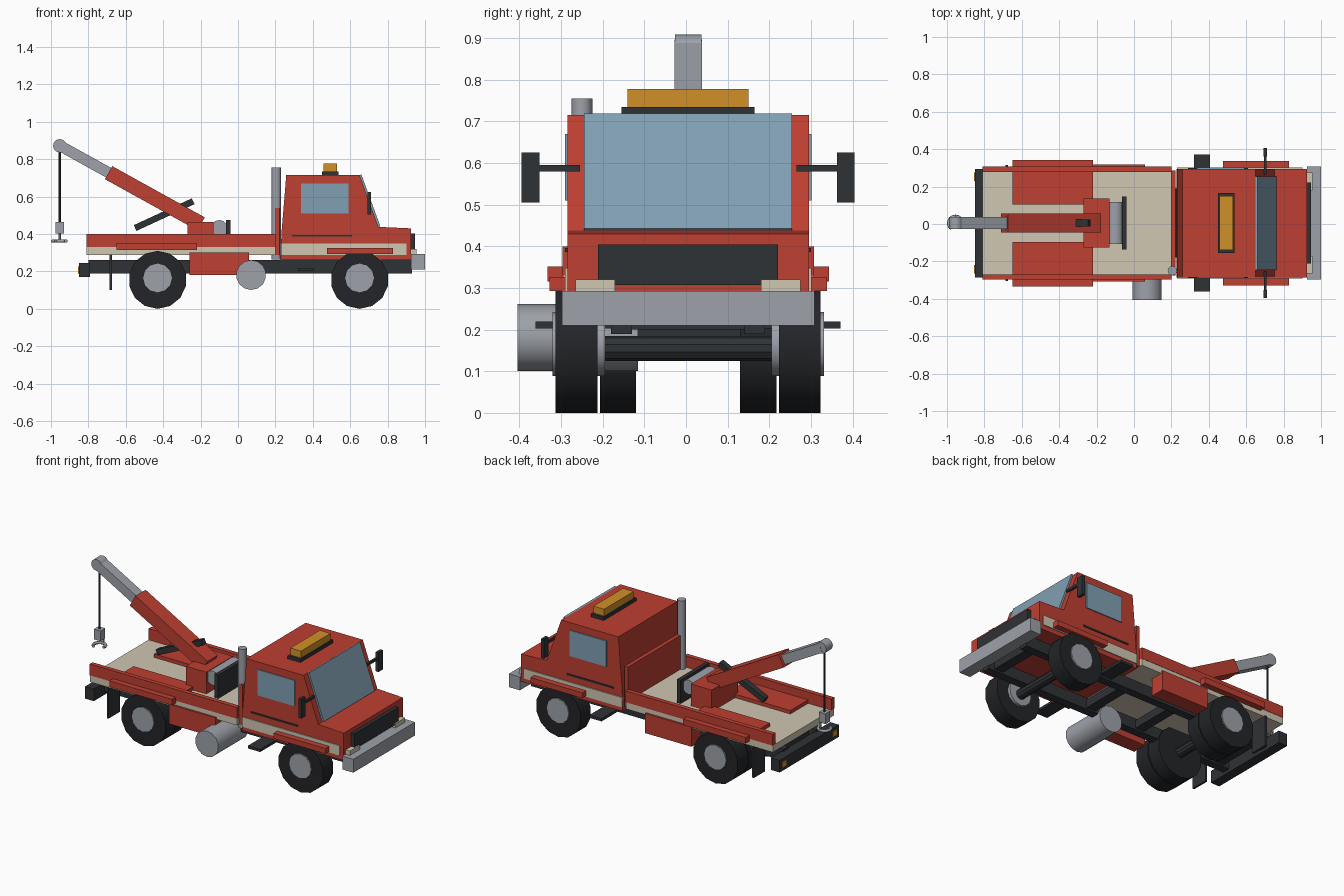
import bpy, bmesh, math
from mathutils import Vector

if "Cube" in bpy.data.objects:
    bpy.data.objects.remove(bpy.data.objects["Cube"])

Y0 = 0.005  # the truck's own centreline sits slightly off the origin


def material(name, rgb):
    m = bpy.data.materials.new(name)
    m.diffuse_color = (*rgb, 1)
    m.use_nodes = True
    m.node_tree.nodes["Principled BSDF"].inputs["Base Color"].default_value = m.diffuse_color
    return m


RED = material("red_paint", (0.52, 0.05, 0.032))
CREAM = material("cream", (0.63, 0.57, 0.45))
DARK = material("dark_metal", (0.028, 0.032, 0.036))
TYRE = material("rubber", (0.017, 0.018, 0.021))
GREY = material("steel", (0.34, 0.36, 0.40))
GLASS = material("glass", (0.22, 0.35, 0.45))
AMBER = material("amber", (0.64, 0.28, 0.02))


def finish(name, bm, mat):
    bmesh.ops.recalc_face_normals(bm, faces=bm.faces)
    me = bpy.data.meshes.new(name)
    bm.to_mesh(me)
    bm.free()
    ob = bpy.data.objects.new(name, me)
    bpy.context.collection.objects.link(ob)
    me.materials.append(mat)
    return ob


def prism(name, profile, y0, y1, mat):
    """Extrude an (x, z) profile from y0 to y1."""
    bm = bmesh.new()
    f = bm.faces.new([bm.verts.new((x, y0 + Y0, z)) for x, z in profile])
    new = bmesh.ops.extrude_face_region(bm, geom=[f])["geom"]
    bmesh.ops.translate(bm, vec=(0, y1 - y0, 0),
                        verts=[v for v in new if isinstance(v, bmesh.types.BMVert)])
    return finish(name, bm, mat)


def box(name, x, y, z, mat):
    return prism(name, [(x[0], z[0]), (x[1], z[0]), (x[1], z[1]), (x[0], z[1])], *y, mat)


def pair(name, x, y, z, mat):
    """Same box on both sides of the truck."""
    box(name + "_left", x, y, z, mat)
    box(name + "_right", x, (-y[1], -y[0]), z, mat)


def bar(name, p, q, thick, width, mat):
    """Sloping square bar in the xz plane between p and q."""
    p, q = Vector(p), Vector(q)
    d = (q - p).normalized()
    n = Vector((-d.y, d.x)) * thick / 2
    return prism(name, [p - n, q - n, q + n, p + n], -width / 2, width / 2, mat)


def cyl(name, x, z, r, y, mat, sides=14):
    """Cylinder lying along y."""
    pts = [(x + r * math.sin(2 * math.pi * i / sides),
            z + r * math.cos(2 * math.pi * i / sides)) for i in range(sides)]
    ob = prism(name, pts, *y, mat)
    return smooth(ob)


def smooth(ob):
    bpy.ops.object.select_all(action="DESELECT")
    ob.select_set(True)
    bpy.context.view_layer.objects.active = ob
    bpy.ops.object.shade_smooth_by_angle(angle=math.radians(35))
    return ob


def post(name, x, y, z, r, mat, sides=12):
    """Upright cylinder."""
    bpy.ops.mesh.primitive_cylinder_add(vertices=sides, radius=r, depth=z[1] - z[0],
                                        location=(x, y + Y0, (z[0] + z[1]) / 2))
    ob = bpy.context.object
    ob.name = name
    ob.data.materials.append(mat)
    return smooth(ob)


# Chassis
pair("frame_rail", (-0.80, 0.93), (0.135, 0.185), (0.19, 0.26), DARK)
for i, x in enumerate((-0.72, -0.15, 0.2, 0.86)):
    box(f"cross_member_{i}", (x - 0.03, x + 0.03), (-0.14, 0.14), (0.20, 0.25), DARK)
box("rear_bumper", (-0.85, -0.79), (-0.29, 0.29), (0.17, 0.245), DARK)
pair("tail_light", (-0.855, -0.848), (0.225, 0.27), (0.19, 0.225), AMBER)
pair("mudflap", (-0.687, -0.675), (0.20, 0.31), (0.10, 0.29), DARK)
box("front_bumper", (0.925, 1.0), (-0.303, 0.303), (0.21, 0.293), GREY)

# Wheels: single at the front, double at the rear
for label, x in (("front", 0.65), ("rear", -0.43)):
    cyl(f"{label}_axle", x, 0.155, 0.03, (-0.22, 0.22), DARK, 10)
    for side, s in (("left", 1), ("right", -1)):
        def span(a, b):
            return tuple(sorted((s * a, s * b)))
        cyl(f"{label}_tyre_{side}", x, 0.155, 0.155, span(0.218, 0.318), TYRE)
        cyl(f"{label}_hub_{side}", x, 0.165, 0.077, span(0.20, 0.326), GREY, 12)
        if label == "rear":
            cyl(f"inner_tyre_{side}", x, 0.155, 0.155, span(0.125, 0.212), TYRE)

# Cab
prism("cab", [(0.228, 0.26), (0.925, 0.26), (0.925, 0.43), (0.75, 0.438),
              (0.65, 0.715), (0.258, 0.715), (0.232, 0.40)], -0.29, 0.29, RED)
bar("windshield", (0.754, 0.44), (0.653, 0.716), 0.014, 0.50, GLASS)
pair("side_window", (0.337, 0.59), (0.28, 0.296), (0.51, 0.67), GLASS)
pair("door_trim", (0.29, 0.61), (0.285, 0.295), (0.386, 0.396), DARK)
pair("cab_stripe", (0.23, 0.90), (0.285, 0.296), (0.287, 0.348), CREAM)
pair("front_fender", (0.475, 0.83), (0.24, 0.333), (0.293, 0.326), RED)
box("grille", (0.91, 0.947), (-0.216, 0.216), (0.307, 0.404), DARK)
pair("headlight", (0.91, 0.955), (0.175, 0.27), (0.285, 0.32), CREAM)
pair("step", (0.32, 0.405), (0.18, 0.366), (0.203, 0.219), DARK)
pair("mirror", (0.692, 0.711), (0.357, 0.40), (0.505, 0.625), DARK)
pair("mirror_arm", (0.695, 0.708), (0.26, 0.36), (0.58, 0.595), DARK)
box("beacon_base", (0.45, 0.537), (-0.16, 0.16), (0.71, 0.735), DARK)
box("beacon", (0.457, 0.53), (-0.145, 0.145), (0.735, 0.778), AMBER)
post("exhaust_stack", 0.205, -0.255, (0.265, 0.755), 0.025, GREY)

# Bed
box("deck", (-0.81, 0.20), (-0.30, 0.30), (0.288, 0.33), CREAM)
pair("bed_side", (-0.81, 0.20), (0.274, 0.302), (0.33, 0.40), RED)
box("headboard", (0.198, 0.223), (-0.28, 0.28), (0.288, 0.54), RED)
pair("rear_fender", (-0.65, -0.22), (0.10, 0.338), (0.315, 0.352), RED)
pair("toolbox", (-0.26, 0.06), (0.22, 0.312), (0.18, 0.302), RED)
cyl("fuel_tank", 0.07, 0.181, 0.08, (-0.41, -0.12), GREY)

# Crane
box("boom_base", (-0.27, -0.13), (-0.13, 0.13), (0.33, 0.465), RED)
cyl("winch_drum", -0.10, 0.43, 0.045, (-0.112, 0.112), GREY, 12)
box("winch_plate", (-0.065, -0.04), (-0.142, 0.142), (0.33, 0.475), DARK)
bar("boom", (-0.197, 0.454), (-0.692, 0.728), 0.08, 0.10, RED)
bar("boom_extension", (-0.60, 0.677), (-0.95, 0.871), 0.058, 0.066, GREY)
cyl("boom_tip", -0.953, 0.872, 0.036, (-0.032, 0.032), GREY, 12)
bar("boom_ram", (-0.55, 0.432), (-0.24, 0.575), 0.034, 0.036, DARK)

# Cable and hook
post("cable", -0.953, 0, (0.46, 0.85), 0.006, DARK, 8)
box("hook_block", (-0.977, -0.931), (-0.023, 0.023), (0.402, 0.465), GREY)
post("hook_shank", -0.953, 0.036, (0.362, 0.41), 0.006, GREY, 8)
cu = bpy.data.curves.new("hook", "CURVE")
cu.dimensions = "3D"
cu.bevel_depth = 0.009
cu.bevel_resolution = 1
cu.use_fill_caps = True
sp = cu.splines.new("POLY")
sp.points.add(12)
for i, pt in enumerate(sp.points):
    a = math.radians(-15 + i * 250 / 12)
    pt.co = (-0.955 + 0.036 * math.cos(a), Y0 + 0.036 * math.sin(a), 0.362, 1)
hook = bpy.data.objects.new("hook", cu)
bpy.context.collection.objects.link(hook)
cu.materials.append(GREY)
